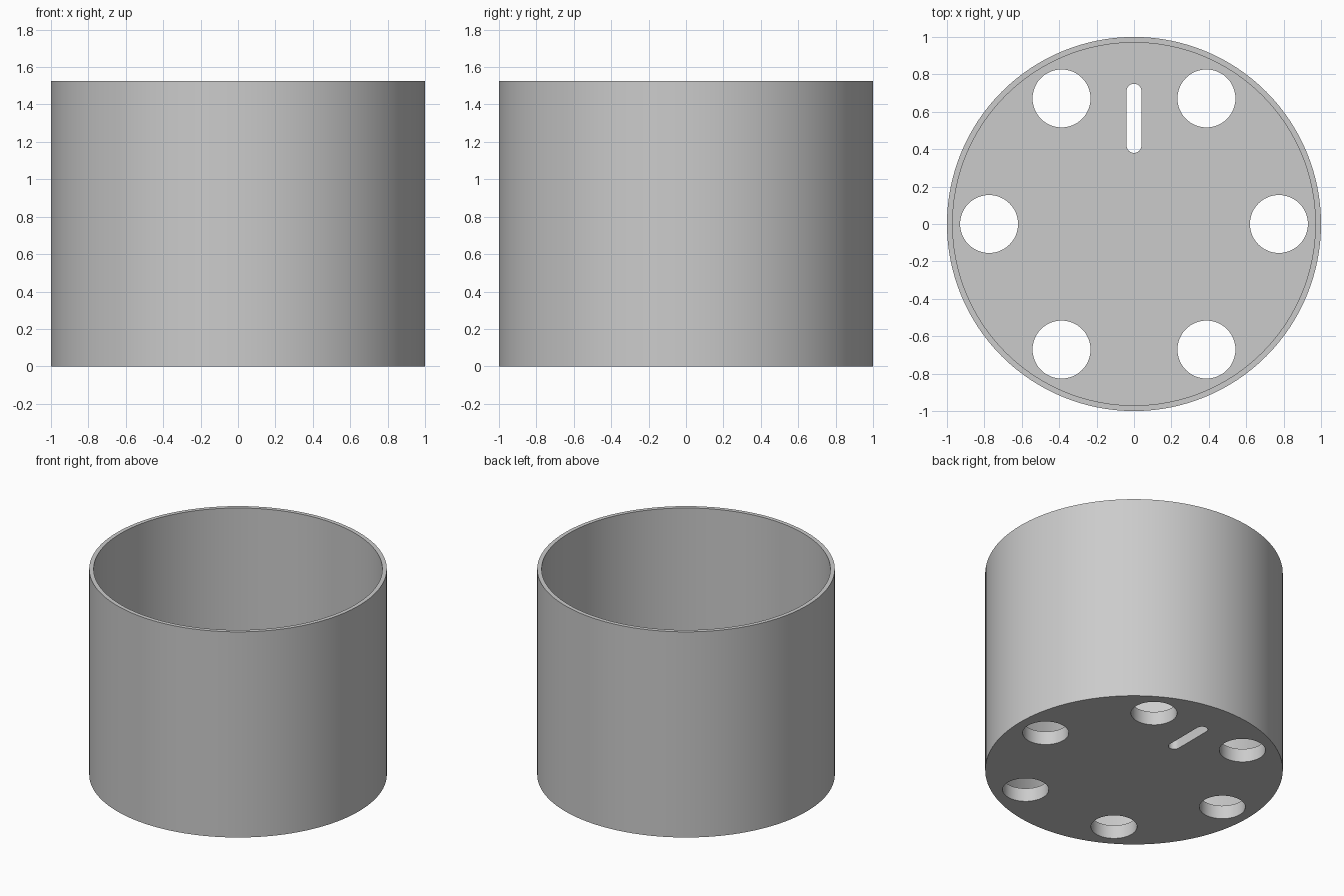
import bpy
import bmesh
from math import cos, sin, pi, radians
from mathutils import Matrix, Vector

if "Cube" in bpy.data.objects:
    bpy.data.objects.remove(bpy.data.objects["Cube"], do_unlink=True)

RADIUS, HEIGHT = 1.0, 1.525
WALL, FLOOR = 0.03, 0.1
HOLE_RADIUS, HOLE_RING = 0.155, 0.775
SLOT_RADIUS, SLOT_NEAR, SLOT_FAR = 0.04, 0.38, 0.75

grey = bpy.data.materials.new("plain grey")
grey.use_nodes = True
colour = (0.6, 0.6, 0.6, 1)
grey.diffuse_color = colour
grey.node_tree.nodes["Principled BSDF"].inputs["Base Color"].default_value = colour


def make_object(name, bm):
    bmesh.ops.recalc_face_normals(bm, faces=bm.faces[:])
    mesh = bpy.data.meshes.new(name)
    bm.to_mesh(mesh)
    bm.free()
    mesh.materials.append(grey)
    obj = bpy.data.objects.new(name, mesh)
    bpy.context.collection.objects.link(obj)
    return obj


def add_prism(bm, outline, z0, z1):
    """Extrude a flat outline from z0 up to z1."""
    face = bm.faces.new([bm.verts.new((x, y, z0)) for x, y in outline])
    result = bmesh.ops.extrude_face_region(bm, geom=[face], use_keep_orig=True)
    top = [g for g in result["geom"] if isinstance(g, bmesh.types.BMVert)]
    bmesh.ops.translate(bm, verts=top, vec=(0, 0, z1 - z0))


def arc(cx, cy, r, start, sweep, steps):
    return [(cx + r * cos(start + sweep * i / steps),
             cy + r * sin(start + sweep * i / steps)) for i in range(steps)]


def circle(cx, cy, r, steps):
    return arc(cx, cy, r, 0, 2 * pi, steps)


# Solid outer body
bm = bmesh.new()
add_prism(bm, circle(0, 0, RADIUS, 128), 0, HEIGHT)
cup = make_object("round_container", bm)

# Hollow interior above the floor
bm = bmesh.new()
add_prism(bm, circle(0, 0, RADIUS - WALL, 128), FLOOR, HEIGHT + 0.2)
interior = make_object("interior_cutter", bm)

# Ring of six drain holes and one rounded slot
bm = bmesh.new()
for i in range(6):
    a = i * pi / 3
    add_prism(bm, circle(HOLE_RING * cos(a), HOLE_RING * sin(a), HOLE_RADIUS, 48), -0.2, 0.4)
slot = []
for cy, start in ((SLOT_FAR - SLOT_RADIUS, 0), (SLOT_NEAR + SLOT_RADIUS, pi)):
    slot += arc(0, cy, SLOT_RADIUS, start, pi, 12)
    slot.append((SLOT_RADIUS * cos(start + pi), cy))
add_prism(bm, slot, -0.2, 0.4)
openings = make_object("floor_openings_cutter", bm)

# Cut and apply
bpy.ops.object.select_all(action="DESELECT")
cup.select_set(True)
bpy.context.view_layer.objects.active = cup
for cutter in (interior, openings):
    mod = cup.modifiers.new("cut", "BOOLEAN")
    mod.operation = "DIFFERENCE"
    mod.solver = "EXACT"
    mod.object = cutter
    bpy.ops.object.modifier_apply(modifier=mod.name)
    bpy.data.objects.remove(cutter, do_unlink=True)

bpy.ops.object.shade_smooth_by_angle(angle=radians(30))
